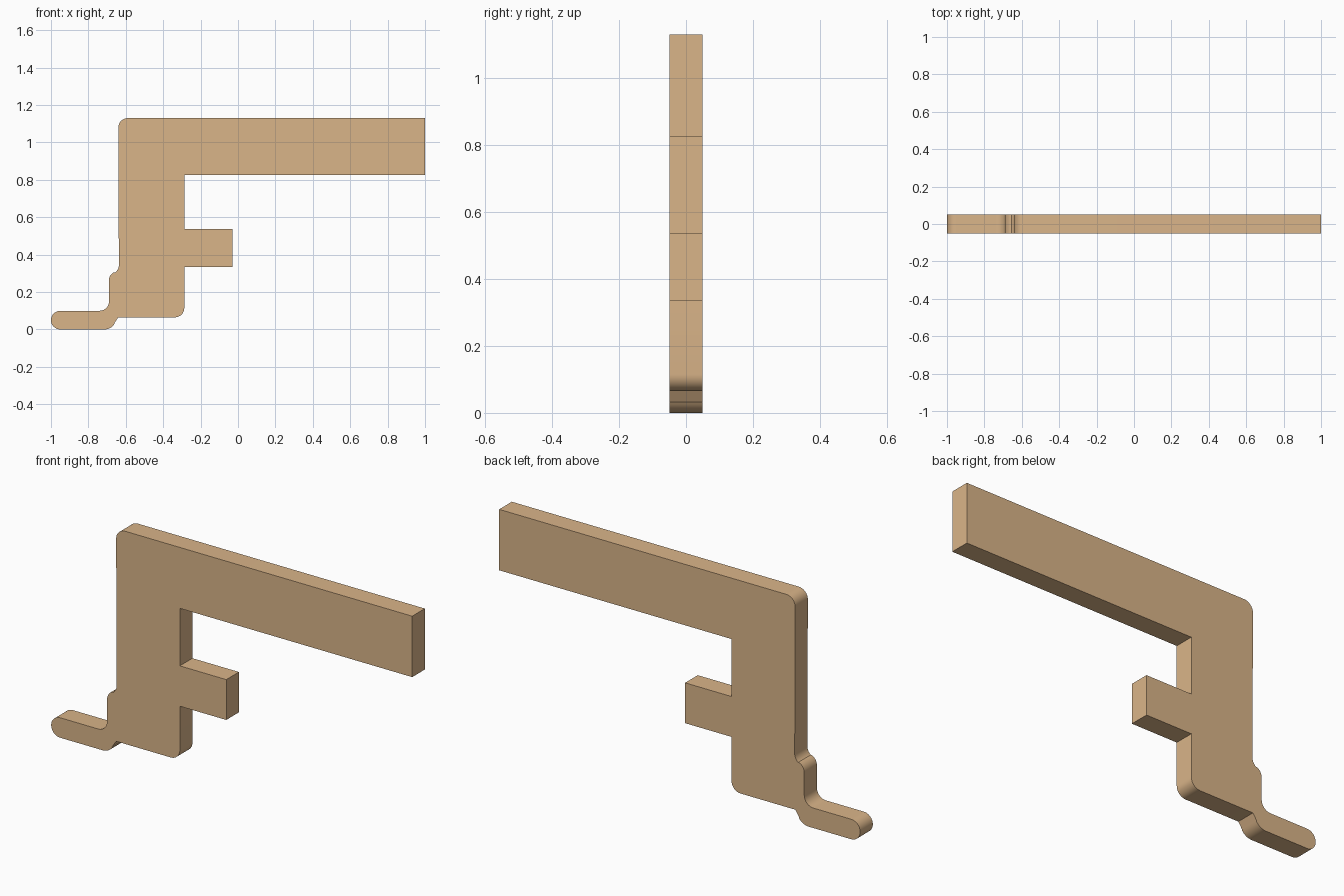
import bpy, bmesh
from math import radians, cos, sin

if "Cube" in bpy.data.objects:
    bpy.data.objects.remove(bpy.data.objects["Cube"])

HALF_DEPTH = 0.05


def arc(cx, cz, r, start, end, n=8):
    """Points along an arc, angles in degrees."""
    return [(cx + r * cos(radians(start + (end - start) * i / n)),
             cz + r * sin(radians(start + (end - start) * i / n)))
            for i in range(n + 1)]


# Side profile, clockwise from the rounded top-left corner
profile = arc(-0.59, 1.08, 0.05, 180, 90)
# Upper arm and short middle arm
profile += [(1, 1.13), (1, 0.825), (-0.287, 0.825), (-0.287, 0.537),
            (-0.03, 0.537), (-0.03, 0.335), (-0.287, 0.335)]
# Rounded heel of the stem
profile += arc(-0.337, 0.115, 0.05, 0, -90)
# Bend under the foot
profile += [(-0.64, 0.065), (-0.662, 0.032)]
profile += arc(-0.715, 0.065, 0.065, -32, -90)
# Rounded toe and inner bend
profile += arc(-0.95, 0.05, 0.05, 270, 90, 16)
profile += arc(-0.74, 0.15, 0.05, -90, 0)
# Shoulder bump running into the stem
profile += arc(-0.64, 0.262, 0.05, 180, 120)
profile += arc(-0.687, 0.345, 0.05, -52, 0)

bm = bmesh.new()
face = bm.faces.new([bm.verts.new((x, -HALF_DEPTH, z)) for x, z in profile])
extruded = bmesh.ops.extrude_face_region(bm, geom=[face])["geom"]
bmesh.ops.translate(bm, vec=(0, 2 * HALF_DEPTH, 0),
                    verts=[v for v in extruded if isinstance(v, bmesh.types.BMVert)])
bmesh.ops.recalc_face_normals(bm, faces=bm.faces)
mesh = bpy.data.meshes.new("bracket")
bm.to_mesh(mesh)
bm.free()

bracket = bpy.data.objects.new("bracket", mesh)
bpy.context.collection.objects.link(bracket)

# Tan finish
tan = bpy.data.materials.new("tan")
tan.diffuse_color = (0.70, 0.46, 0.25, 1)
tan.use_nodes = True
tan.node_tree.nodes["Principled BSDF"].inputs["Base Color"].default_value = tan.diffuse_color
mesh.materials.append(tan)

bpy.context.view_layer.objects.active = bracket
bracket.select_set(True)
bpy.ops.object.shade_smooth_by_angle(angle=radians(30))
